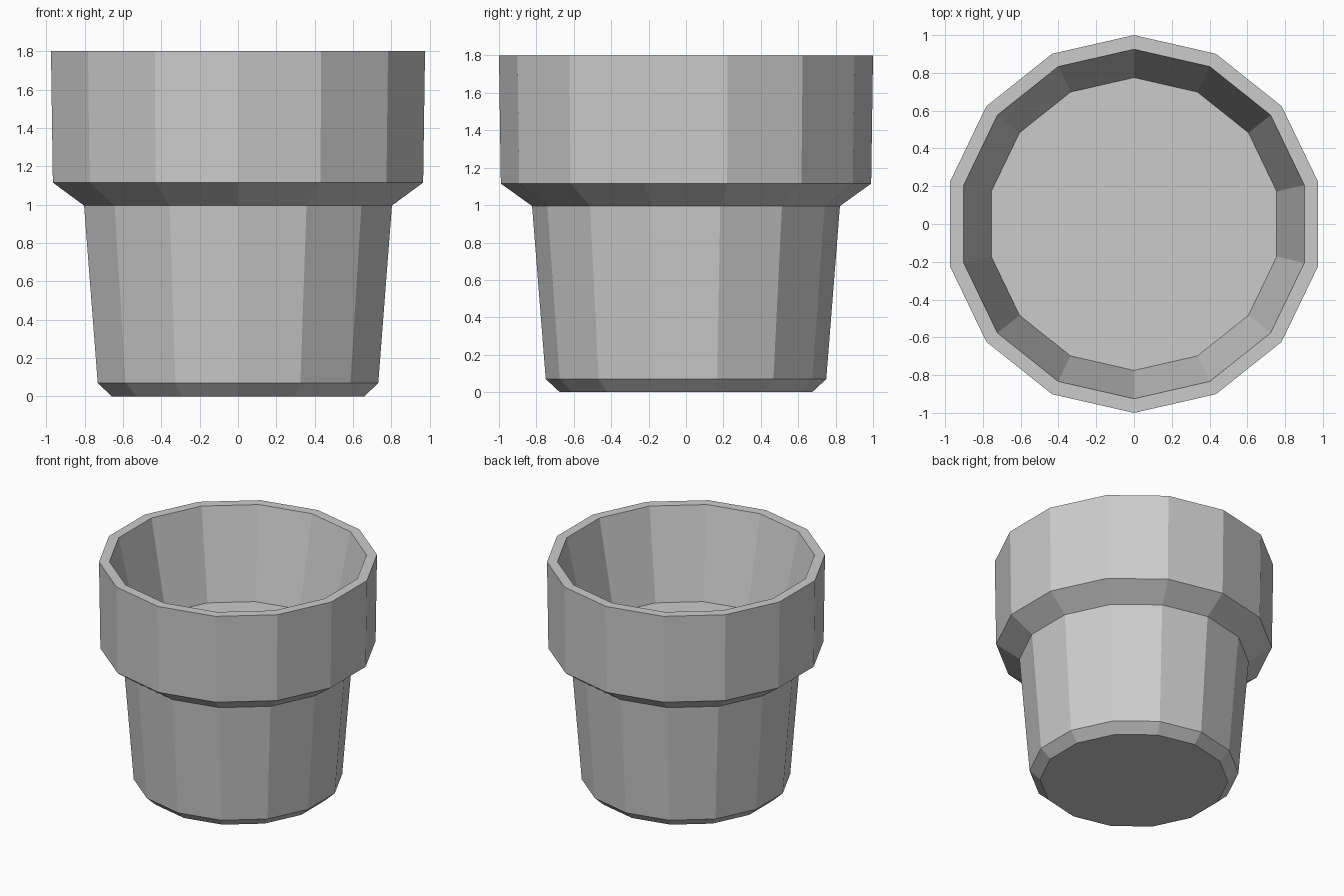
import bpy, bmesh
from math import sin, cos, tau

if "Cube" in bpy.data.objects:
    bpy.data.objects.remove(bpy.data.objects["Cube"])

SIDES = 14

# (radius, height) from the underside, up the outside, over the rim, down to the inner floor
PROFILE = [(0.675, 0.0), (0.75, 0.07), (0.823, 0.995), (0.99, 1.115),
           (1.0, 1.8), (0.925, 1.8), (0.775, 1.10)]


def ring(bm, radius, z):
    return [bm.verts.new((radius * sin(tau * i / SIDES), radius * cos(tau * i / SIDES), z))
            for i in range(SIDES)]


# Pot: faceted rings bridged together, capped at the base and inner floor
bm = bmesh.new()
rings = [ring(bm, r, z) for r, z in PROFILE]
for low, high in zip(rings, rings[1:]):
    for i in range(SIDES):
        j = (i + 1) % SIDES
        bm.faces.new((low[i], high[i], high[j], low[j]))
bm.faces.new(rings[0])
bm.faces.new(rings[-1][::-1])
bmesh.ops.recalc_face_normals(bm, faces=bm.faces[:])

mesh = bpy.data.meshes.new("flower_pot")
bm.to_mesh(mesh)
bm.free()
bpy.context.collection.objects.link(bpy.data.objects.new("flower_pot", mesh))
